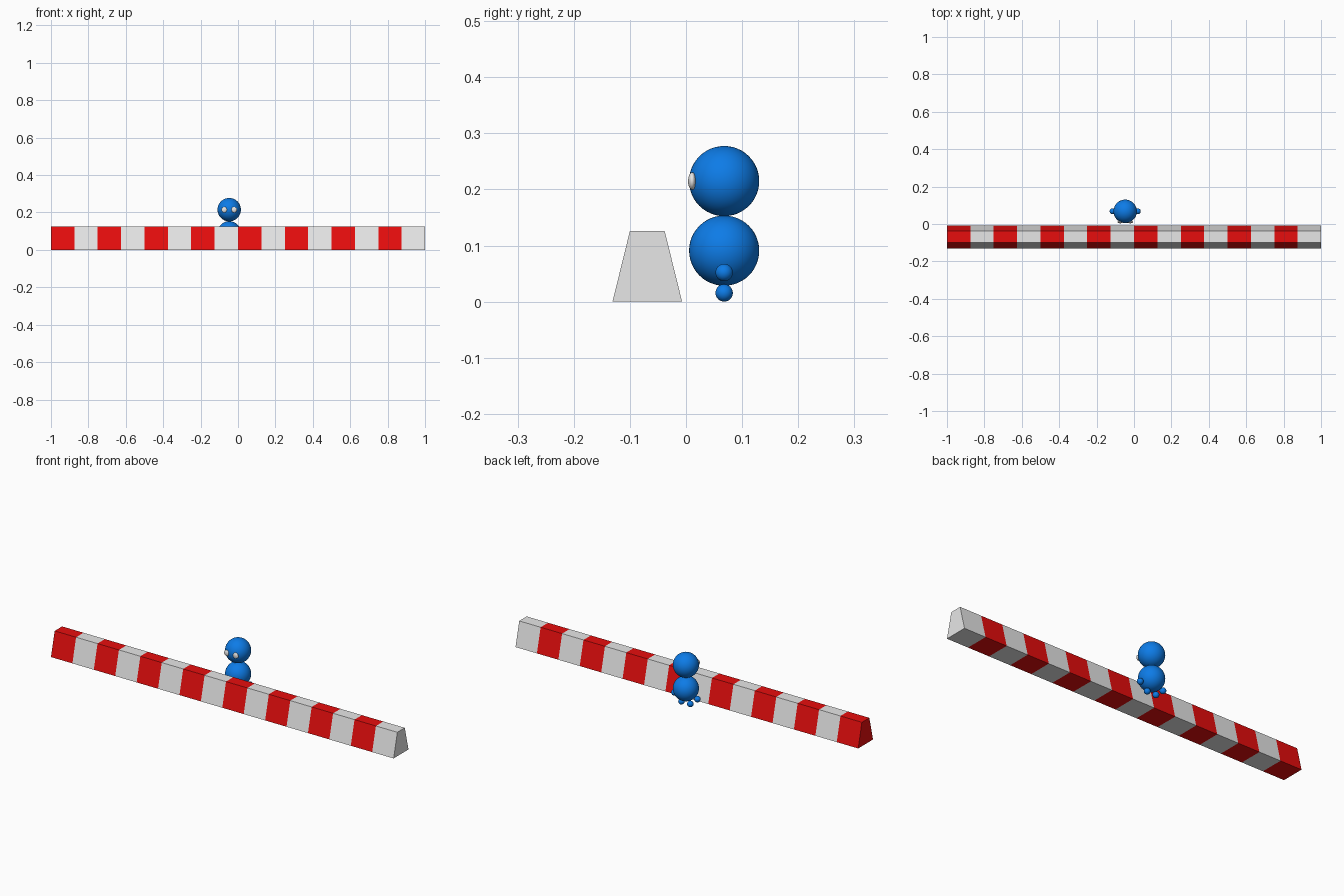
import bpy, bmesh

if "Cube" in bpy.data.objects:
    bpy.data.objects.remove(bpy.data.objects["Cube"])

def material(name, rgb):
    m = bpy.data.materials.new(name)
    m.diffuse_color = (*rgb, 1)
    m.use_nodes = True
    m.node_tree.nodes["Principled BSDF"].inputs["Base Color"].default_value = m.diffuse_color
    return m

RED = material("red", (0.8, 0.004, 0.004))
WHITE = material("white", (0.8, 0.8, 0.8))
BLUE = material("blue", (0.004, 0.2, 0.8))

def finish(name, bm, mats):
    bmesh.ops.recalc_face_normals(bm, faces=bm.faces)
    me = bpy.data.meshes.new(name)
    bm.to_mesh(me)
    bm.free()
    for m in mats:
        me.materials.append(m)
    ob = bpy.data.objects.new(name, me)
    bpy.context.collection.objects.link(ob)
    return ob

def ball(name, loc, radius, mat, scale=(1, 1, 1), segs=32):
    bm = bmesh.new()
    bmesh.ops.create_uvsphere(bm, u_segments=segs, v_segments=segs // 2, radius=radius)
    for f in bm.faces:
        f.smooth = True
    ob = finish(name, bm, [mat])
    ob.location, ob.scale = loc, scale
    return ob

# Barrier: trapezoid profile swept along x, striped by segment
STRIPES = 16
PROFILE = [(-0.131, 0), (-0.007, 0), (-0.038, 0.126), (-0.1, 0.126)]
bm = bmesh.new()
rings = [[bm.verts.new((-1 + 2 * i / STRIPES, y, z)) for y, z in PROFILE]
         for i in range(STRIPES + 1)]
for i, (a, b) in enumerate(zip(rings, rings[1:])):
    for k in range(4):
        n = (k + 1) % 4
        bm.faces.new((a[k], a[n], b[n], b[k])).material_index = i % 2
bm.faces.new(rings[0]).material_index = 0
bm.faces.new(rings[-1]).material_index = 1
finish("striped_barrier", bm, [RED, WHITE])

# Figure: two stacked balls behind the barrier
X, Y = -0.047, 0.068
ball("body", (X, Y, 0.091), 0.0625, BLUE, segs=48)
ball("head", (X, Y, 0.215), 0.0625, BLUE, segs=48)

# Hands, feet and flattened eyes on both sides
for side, s in (("left", -1), ("right", 1)):
    ball(side + "_hand", (X + s * 0.0675, Y, 0.052), 0.0155, BLUE)
    ball(side + "_foot", (X + s * 0.026, Y, 0.0157), 0.0155, BLUE)
    ball(side + "_eye", (X + s * 0.026, 0.011, 0.215), 0.0155, WHITE, (1, 0.47, 1))
